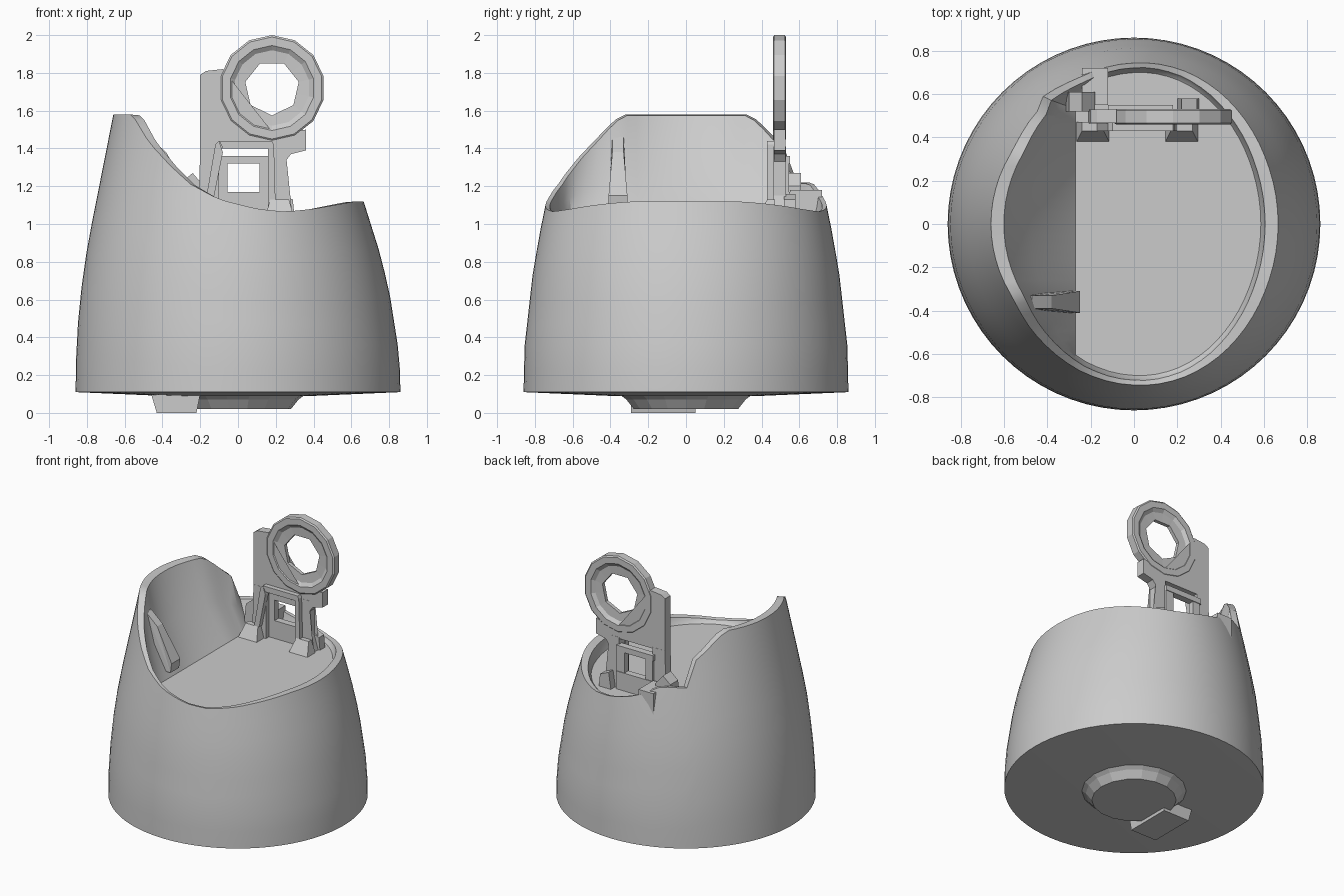
import bpy, bmesh
from math import cos, sin, pi

cube = bpy.data.objects.get("Cube")
if cube:
    bpy.data.objects.remove(cube)

grey = bpy.data.materials.new("plain grey")
grey.use_nodes = True
grey.diffuse_color = (0.6, 0.6, 0.6, 1)
grey.node_tree.nodes["Principled BSDF"].inputs["Base Color"].default_value = (0.6, 0.6, 0.6, 1)


def finish(name, bm, smooth=False):
    bmesh.ops.remove_doubles(bm, verts=bm.verts, dist=0.0005)
    bmesh.ops.recalc_face_normals(bm, faces=bm.faces)
    mesh = bpy.data.meshes.new(name)
    bm.to_mesh(mesh)
    bm.free()
    mesh.materials.append(grey)
    ob = bpy.data.objects.new(name, mesh)
    bpy.context.collection.objects.link(ob)
    if smooth:
        bpy.ops.object.select_all(action="DESELECT")
        ob.select_set(True)
        bpy.context.view_layer.objects.active = ob
        bpy.ops.object.shade_smooth_by_angle(angle=0.6)
    return ob


def bridge(bm, a, b):
    n = len(a)
    for i in range(n):
        bm.faces.new((a[i], a[(i + 1) % n], b[(i + 1) % n], b[i]))


def prism(name, outline, y0, y1):
    """Extrude an x-z outline from y0 to y1."""
    bm = bmesh.new()
    front = [bm.verts.new((x, y0, z)) for x, z in outline]
    back = [bm.verts.new((x, y1, z)) for x, z in outline]
    bm.faces.new(front)
    bm.faces.new(back)
    bridge(bm, front, back)
    bmesh.ops.triangulate(bm, faces=[f for f in bm.faces if len(f.verts) > 4])
    return finish(name, bm)


def box(name, x0, x1, y0, y1, z0, z1):
    return prism(name, [(x0, z0), (x1, z0), (x1, z1), (x0, z1)], y0, y1)


def lookup(table, v):
    if v <= table[0][0]:
        return table[0][1]
    for (a, p), (b, q) in zip(table, table[1:]):
        if v <= b:
            return p + (q - p) * (v - a) / (b - a)
    return table[-1][1]


# Body half-widths by height, and rim height by x
RIGHT = [(0.11, 0.86), (0.4, 0.855), (0.75, 0.82), (1, 0.775), (1.25, 0.725), (1.58, 0.66)]
LEFT = [(0.11, 0.86), (0.3, 0.855), (0.65, 0.8), (0.85, 0.75), (1.12, 0.665)]
DEPTH = [(0.11, 0.86), (0.35, 0.855), (0.75, 0.81), (1, 0.765), (1.12, 0.74), (1.58, 0.64)]
RIM = [(-0.56, 1.58), (-0.47, 1.43), (-0.35, 1.3), (-0.25, 1.21), (-0.1, 1.13),
       (0.1, 1.08), (0.25, 1.065), (0.4, 1.08), (0.62, 1.12)]
BASE, FLOOR = 0.11, 1.04


def outer(a, z):
    width = lookup(LEFT if cos(a) > 0 else RIGHT, z)
    return width * cos(a), lookup(DEPTH, z) * sin(a)


def rim_height(a):
    z = 1.2
    for _ in range(25):
        x, y = outer(a, z)
        h = lookup(RIM, x)
        z += 0.5 * (h - z)
    return min(z, 1.22) if y > 0.53 else z


def build_body():
    bm = bmesh.new()
    columns = 72
    rings = [[] for _ in range(13)]
    for i in range(columns):
        a = 2 * pi * i / columns
        h = rim_height(a)
        path = [(0.4 * cos(a), 0.4 * sin(a), 0.09)]
        for k in range(9):
            z = BASE + (h - BASE) * k / 8
            path.append((*outer(a, z), z))
        x, y = outer(a, h)
        lip = (x * 0.91, y * 0.97, h - 0.005)
        foot = (max(x * 0.88, -0.27), y * 0.94, FLOOR)
        if x < -0.2:
            foot = (foot[0], min(foot[1], 0.53), FLOOR)
        mid = tuple(p + (q - p) * t for p, q, t in zip(lip, foot, (0.38, 0.38, 0.55)))
        path += [lip, mid, foot]
        for ring, co in zip(rings, path):
            ring.append(bm.verts.new(co))
    for a, b in zip(rings, rings[1:]):
        bridge(bm, a, b)
    # Underside and cavity floor
    for ring, z in ((rings[0], 0.09), (rings[-1], FLOOR)):
        centre = bm.verts.new((0.05, 0, z))
        for i in range(columns):
            bm.faces.new((ring[i], ring[(i + 1) % columns], centre))
    return finish("body", bm, True)


build_body()


# Ring with a dished face on both sides and a seven-sided hole
def build_ring():
    bm = bmesh.new()
    sides = 14
    section = [(0.145, 0.482), (0.2, 0.478), (0.225, 0.46), (0.27, 0.46), (0.28, 0.467),
               (0.28, 0.523), (0.27, 0.53), (0.225, 0.53), (0.2, 0.512), (0.145, 0.508)]
    loops = []
    for r, y in section:
        loop = []
        for i in range(sides):
            a = 2 * pi * (i + 0.5) / sides
            s = r * cos(pi / 7) if r < 0.15 and i % 2 else r
            loop.append(bm.verts.new((0.18 + s * cos(a), y, 1.72 + s * sin(a))))
        loops.append(loop)
    for i, loop in enumerate(loops):
        bridge(bm, loop, loops[(i + 1) % len(loops)])
    finish("tab_ring", bm)


build_ring()

# Tab plate and legs below the ring
prism("tab_plate", [(-0.2, 1.4), (0.25, 1.4), (0.25, 1.33), (0.28, 1.37), (0.36, 1.39),
                    (0.36, 1.5), (0.3, 1.49), (0.18, 1.46), (0.05, 1.48), (-0.05, 1.57),
                    (-0.09, 1.7), (-0.08, 1.82), (-0.17, 1.81), (-0.2, 1.79)], 0.465, 0.528)
prism("tab_leg_right", [(-0.21, 1.02), (-0.1, 1.02), (-0.1, 1.41), (-0.2, 1.41)], 0.464, 0.529)
prism("tab_leg_left", [(0.17, 1.02), (0.29, 1.02), (0.25, 1.15), (0.25, 1.41), (0.17, 1.41)],
      0.464, 0.529)

# Raised arch framing the window
prism("arch_right", [(-0.17, 1.13), (-0.13, 1.13), (-0.08, 1.38), (-0.1, 1.44), (-0.12, 1.42)],
      0.43, 0.47)
prism("arch_top", [(-0.1, 1.44), (-0.08, 1.4), (0.16, 1.4), (0.18, 1.44)], 0.43, 0.47)
prism("arch_left", [(0.16, 1.06), (0.2, 1.06), (0.19, 1.42), (0.18, 1.44), (0.16, 1.4)], 0.43, 0.47)

# Window bars
box("window_bar", -0.12, 0.18, 0.5, 0.55, 1.32, 1.36)
box("window_sill", -0.12, 0.18, 0.5, 0.55, 1.02, 1.17)
box("window_post_right", -0.11, -0.055, 0.5, 0.545, 1.1, 1.34)
box("window_post_left", 0.115, 0.18, 0.5, 0.545, 1.1, 1.34)

# Feet sloping out to the front
for name, x0, x1 in (("foot_right", -0.27, -0.11), ("foot_left", 0.14, 0.3)):
    foot = box(name, x0, x1, 0.37, 0.47, 1.02, 1.13)
    for v in foot.data.vertices:
        if v.co.z > 1.1:
            v.co.x += 0.03 if v.co.x < (x0 + x1) / 2 else -0.03
            if v.co.y < 0.4:
                v.co.y += 0.06

# Small catches behind the tab
prism("catch_right", [(-0.32, 1.04), (-0.18, 1.04), (-0.18, 1.2), (-0.24, 1.27), (-0.3, 1.22)],
      0.52, 0.61)
box("catch_ledge", -0.24, -0.12, 0.55, 0.72, 1.02, 1.18)
prism("catch_left", [(0.2, 1.03), (0.3, 1.03), (0.29, 1.13), (0.22, 1.16)], 0.52, 0.58)

# Rib on the high wall
rib = prism("wall_rib", [(-0.53, 1.1), (-0.26, 1.08), (-0.25, 1.15), (-0.38, 1.38), (-0.47, 1.46),
                         (-0.53, 1.46)], -0.41, -0.31)
for v in rib.data.vertices:
    if v.co.z > 1.3:
        v.co.y = -0.36 + (v.co.y + 0.36) * 0.6


# Boss under the base with a tooth
bm = bmesh.new()
loops = [[bm.verts.new((r * cos(pi * i / 9), r * sin(pi * i / 9), z)) for i in range(18)]
         for r, z in ((0.36, 0.1), (0.32, 0.07), (0.28, 0.02))]
for a, b in zip(loops, loops[1:]):
    bridge(bm, a, b)
bm.faces.new(loops[-1])
finish("base_boss", bm)
prism("base_tooth", [(-0.46, 0.1), (-0.45, 0.07), (-0.43, 0.0), (-0.22, 0.0), (-0.2, 0.1)],
      -0.29, 0.05)
